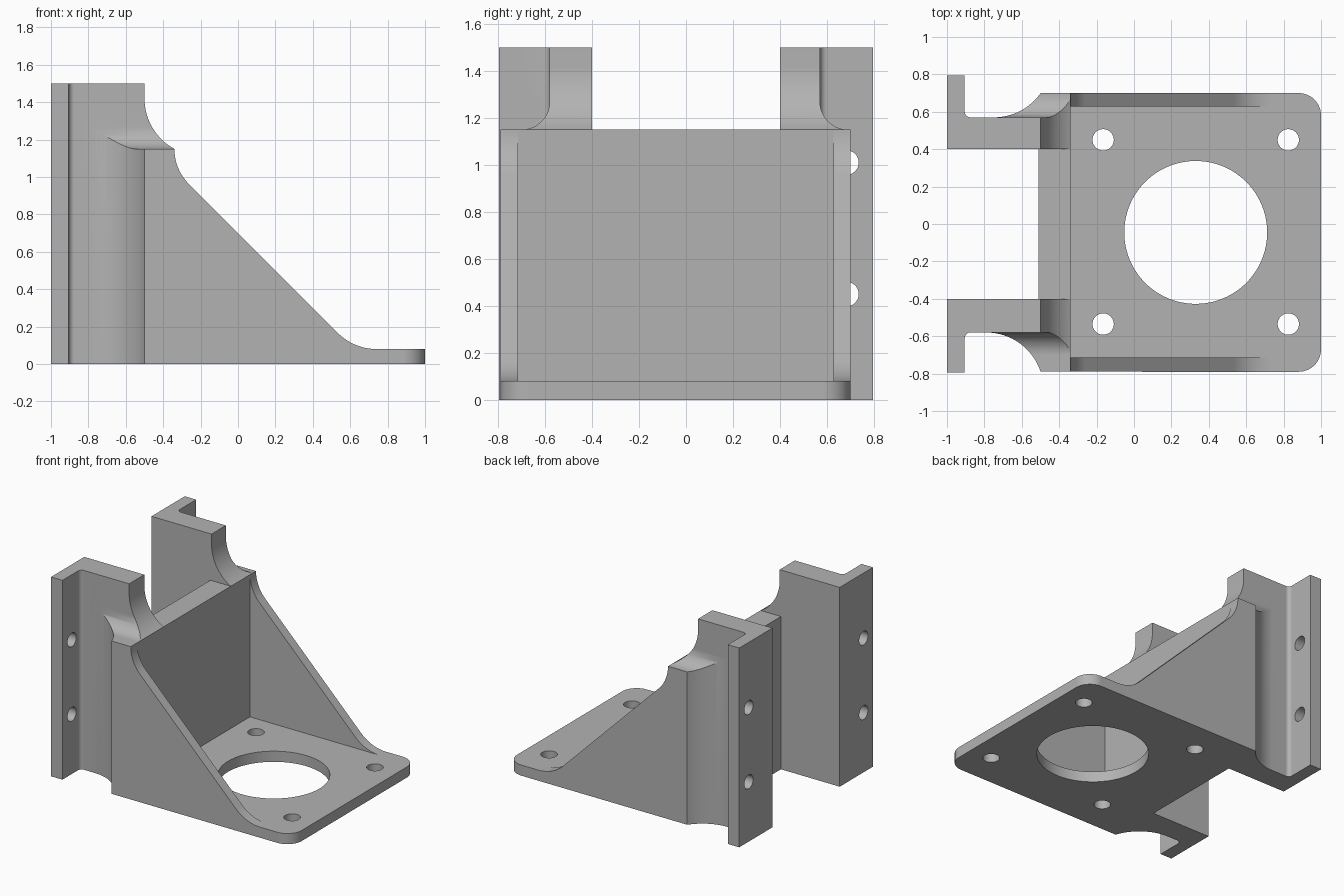
import bpy, bmesh
from math import cos, sin, radians

if "Cube" in bpy.data.objects:
    bpy.data.objects.remove(bpy.data.objects["Cube"])


def arc(cx, cy, r, a0, a1, n=16):
    """Points on an arc, angles in degrees."""
    angles = [radians(a0 + (a1 - a0) * i / n) for i in range(n + 1)]
    return [(cx + r * cos(a), cy + r * sin(a)) for a in angles]


def prism(name, pts, lo, hi, axis):
    """Extrude a 2D outline from lo to hi along an axis."""
    place = {'x': lambda u, v, w: (w, u, v),
             'y': lambda u, v, w: (u, w, v),
             'z': lambda u, v, w: (u, v, w)}[axis]
    bm = bmesh.new()
    a = [bm.verts.new(place(u, v, lo)) for u, v in pts]
    b = [bm.verts.new(place(u, v, hi)) for u, v in pts]
    bm.faces.new(a)
    bm.faces.new(b[::-1])
    for i in range(len(pts)):
        j = (i + 1) % len(pts)
        bm.faces.new((a[j], a[i], b[i], b[j]))
    bmesh.ops.recalc_face_normals(bm, faces=bm.faces)
    mesh = bpy.data.meshes.new(name)
    bm.to_mesh(mesh)
    bm.free()
    obj = bpy.data.objects.new(name, mesh)
    bpy.context.collection.objects.link(obj)
    return obj


def rect(x0, y0, x1, y1):
    return [(x0, y0), (x1, y0), (x1, y1), (x0, y1)]


def circle(cx, cy, r, n=48):
    return arc(cx, cy, r, 0, 360, n)[:-1]


# Bracket body: plan outline with flanges, swept shoulders and rounded plate
outline = [(-1, -.795), (-.905, -.795)]
outline += arc(-.875, -.61, .03, 180, 90, 6)
outline += arc(-.79, -.886, .306, 90, 18.3)
outline += arc(.88, -.67, .12, -90, 0) + arc(.88, .58, .12, 0, 90)
outline += arc(-.75, .877, .307, -35.3, -90)
outline += arc(-.875, .60, .03, -90, -180, 6)
outline += [(-.905, .795), (-1, .795), (-1, .4), (-.51, .4),
            (-.51, -.4), (-1, -.4)]
body = prism("motor_bracket", outline, 0, 1.5, 'z')

# Side silhouette: arm curve, sloping gusset edge, flat plate
slope = [(-.5, 1.6)] + arc(-.192, 1.42, .308, 180, 241.3)[:-1]
slope += arc(-.074, 1.15, .266, 180, 225) + arc(.74, .37, .29, 225, 270)
slope += [(1.1, .08), (1.1, 1.6)]
cutters = [prism("slope_cutter", slope, -1, 1, 'y')]

# Pocket between the gussets, and the gap between the upper arms
cutters.append(prism("pocket_cutter", rect(-.34, -.715, 1.1, .628), .08, 1.6, 'z'))
cutters.append(prism("arm_gap_cutter", rect(-.6, -.4, 0, .4), 1.15, 1.6, 'z'))

# Filleted shoulders outside the upper arms
right = [(-.58, 1.6)] + arc(-.70, 1.27, .12, 0, -90) + [(-.9, 1.15), (-.9, 1.6)]
left = [(.57, 1.6)] + arc(.69, 1.27, .12, 180, 270) + [(.9, 1.15), (.9, 1.6)]
for pts in (right, left):
    cutters.append(prism("shoulder_cutter", pts, -.85, 0, 'x'))

# Motor opening and plate bolt holes
cutters.append(prism("motor_hole_cutter", circle(.33, -.045, .382, 96), -.1, .2, 'z'))
for x in (-.165, .825):
    for y in (-.535, .45):
        cutters.append(prism("bolt_hole_cutter", circle(x, y, .057), -.1, .2, 'z'))

# Flange bolt holes
for y in (-.683, .683):
    for z in (.45, 1.01):
        cutters.append(prism("flange_hole_cutter", circle(y, z, .052), -1.1, -.89, 'x'))

# Cut everything, then remove the cutters
bpy.context.view_layer.objects.active = body
body.select_set(True)
for cutter in cutters:
    mod = body.modifiers.new("cut", 'BOOLEAN')
    mod.operation = 'DIFFERENCE'
    mod.solver = 'EXACT'
    mod.object = cutter
    bpy.ops.object.modifier_apply(modifier=mod.name)
    bpy.data.objects.remove(cutter)

# Shading and material
bpy.ops.object.shade_smooth_by_angle(angle=radians(25))
weighted = body.modifiers.new("weighted_normals", 'WEIGHTED_NORMAL')
weighted.keep_sharp = True
grey = bpy.data.materials.new("plain_grey")
grey.diffuse_color = (.45, .45, .45, 1)
grey.use_nodes = True
grey.node_tree.nodes["Principled BSDF"].inputs["Base Color"].default_value = grey.diffuse_color
body.data.materials.clear()
body.data.materials.append(grey)
